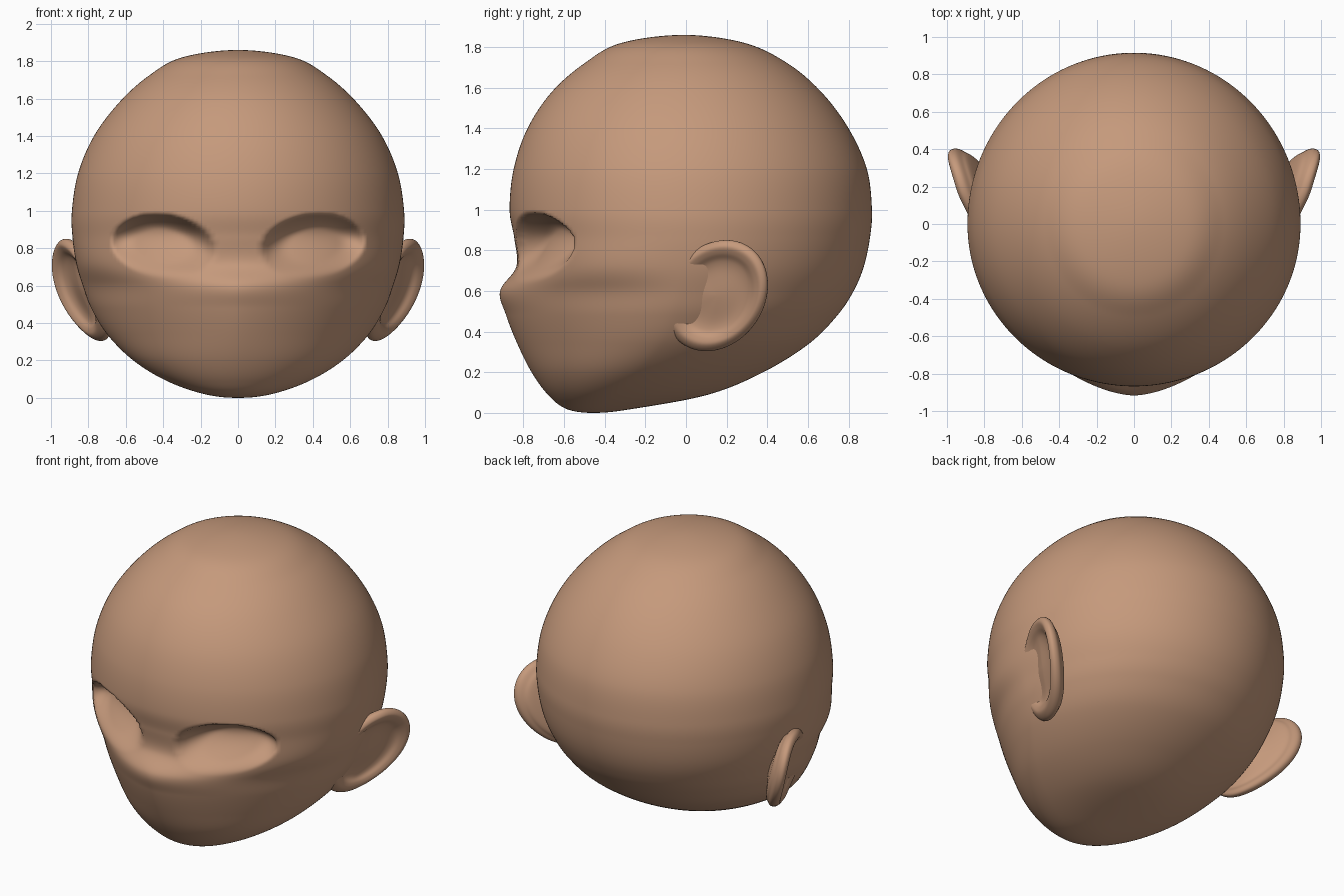
import bpy, bmesh, math
from mathutils import Vector

cube = bpy.data.objects.get("Cube")
if cube:
    bpy.data.objects.remove(cube, do_unlink=True)

# Skin material
skin = bpy.data.materials.new("warm_skin")
skin_colour = (0.56, 0.32, 0.20, 1)
skin.use_nodes = True
skin.diffuse_color = skin_colour
skin.node_tree.nodes["Principled BSDF"].inputs["Base Color"].default_value = skin_colour


def smooth(t):
    t = max(0, min(1, t))
    return t * t * (3 - 2 * t)


def spline(rows, steps):
    """Catmull-Rom curve through rows of equal length; end rows are guides only."""
    out = []
    for a, b, c, d in zip(rows, rows[1:], rows[2:], rows[3:]):
        for s in range(steps):
            t = s / steps
            out.append(b + 0.5 * t * ((c - a) + t * ((2 * a - 5 * b + 4 * c - d)
                                                     + t * (3 * (b - c) + d - a))))
    out.append(rows[-2])
    return out


def loft(name, rings):
    """Join closed rings of points into one smooth surface; tiny end rings close to poles."""
    bm = bmesh.new()
    loops = [[bm.verts.new(p) for p in ring] for ring in rings]
    for low, high in zip(loops, loops[1:]):
        for i in range(len(low)):
            bm.faces.new((low[i - 1], low[i], high[i], high[i - 1]))
    bmesh.ops.remove_doubles(bm, verts=bm.verts, dist=0.0002)
    bmesh.ops.recalc_face_normals(bm, faces=bm.faces)
    for face in bm.faces:
        face.smooth = True
    mesh = bpy.data.meshes.new(name)
    bm.to_mesh(mesh)
    bm.free()
    mesh.materials.append(skin)
    obj = bpy.data.objects.new(name, mesh)
    bpy.context.collection.objects.link(obj)
    return obj


# Head: horizontal sections as height, half width, front, back, widest y, front roundness
sections = [
    (0, 0, -.46, -.46, -.46, 2),
    (.02, .18, -.59, -.26, -.44, 2),
    (.09, .38, -.68, .11, -.35, 1.9),
    (.2, .56, -.76, .38, -.24, 1.8),
    (.34, .70, -.83, .605, -.12, 1.72),
    (.48, .785, -.885, .745, -.06, 1.7),
    (.6, .83, -.915, .825, -.03, 1.72),
    (.72, .865, -.835, .875, -.01, 2.08),
    (.86, .885, -.845, .905, 0, 2.03),
    (1, .888, -.868, .915, 0, 2),
    (1.2, .855, -.848, .89, 0, 2),
    (1.4, .77, -.78, .80, 0, 2),
    (1.58, .635, -.66, .665, 0, 2),
    (1.72, .48, -.50, .50, 0, 2),
    (1.82, .30, -.32, .29, -.01, 2),
    (1.86, 0, -.01, -.01, -.01, 2),
]


def past_pole(pole, row):
    z, width, front, back, mid, power = row
    return (z, -width, 2 * pole[2] - front, 2 * pole[3] - back, 2 * pole[4] - mid, power)


rows = [past_pole(sections[0], sections[1]), *sections,
        past_pole(sections[-1], sections[-2])]


def socket_depth(x, z):
    """Eye hollow: abrupt under the brow, fading out onto the cheek."""
    across = (abs(x) - .4) / .275
    up = z - .81 - .025 * across
    r = math.hypot(across, up / (.175 if up > 0 else .17))
    k = max(0, min(1, (1 - r) / .5))
    return .14 * k * (2 - k) * smooth((z - .62) / .27)


def head_ring(row, count=240):
    z, width, front, back, mid, power = row
    ring = []
    for i in range(count):
        a = math.tau * i / count
        c, s = math.cos(a), math.sin(a)
        if s < 0:
            # Superellipse gives the muzzle its ridge
            size = (abs(c) ** power + abs(s) ** power) ** (-1 / power)
            x = width * c * size
            y = mid + (mid - front) * s * size + socket_depth(x, z)
        else:
            x, y = width * c, mid + (back - mid) * s
        ring.append((x, y, z))
    return ring


loft("head", [head_ring(row) for row in spline([Vector(r) for r in rows], 12)])

# Ears: bowl, rolled rim and funnel-shaped back, as radius and outward offset
ear_profile = [(0, -.035), (0, -.035), (.4, -.035), (.62, -.02), (.76, .01), (.88, .025),
               (.98, .01), (.985, -.02), (.9, -.048), (.72, -.085), (0, -.15), (0, -.15)]


def ear_ring(point, side, count=64):
    radius, offset = point
    ring = []
    for i in range(count):
        a = math.tau * i / count
        up = .275 * radius * math.sin(a)
        along = .25 * radius * math.cos(a) + .18 * up
        x = .88 + .3 * along + .285 * up - .645 * up * up + offset
        # The front edge sinks into the head so the bowl runs out onto the cheek
        x -= .035 * smooth(radius) * smooth(-math.cos(a))
        ring.append((side * x, .148 + along - .2 * offset, .577 + up))
    return ring


for name, side in (("left_ear", 1), ("right_ear", -1)):
    curve = spline([Vector(p) for p in ear_profile], 5)
    loft(name, [ear_ring(point, side) for point in curve])
